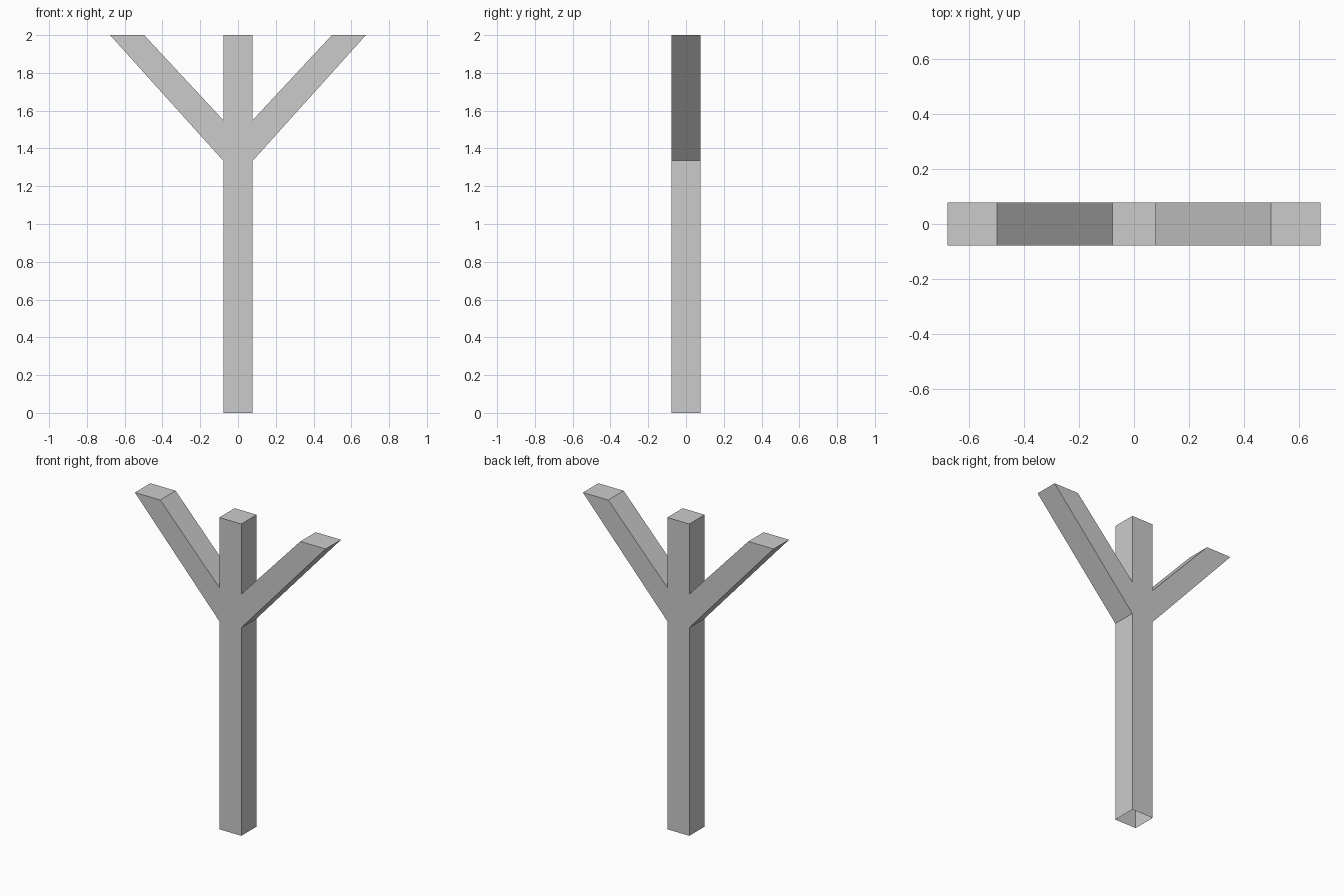
import bpy, bmesh

if "Cube" in bpy.data.objects:
    bpy.data.objects.remove(bpy.data.objects["Cube"])

HALF = 0.078  # half thickness of the post and branches

# Right half of the front outline, from the foot up to the post top
right = [(HALF, 0), (HALF, 1.335), (0.677, 2), (0.497, 2), (HALF, 1.55), (HALF, 2)]
outline = right + [(-x, z) for x, z in reversed(right)]

# Forked post: outline extruded along y
bm = bmesh.new()
front = bm.faces.new([bm.verts.new((x, -HALF, z)) for x, z in outline])
ext = bmesh.ops.extrude_face_region(bm, geom=[front], use_keep_orig=True)
back = [v for v in ext["geom"] if isinstance(v, bmesh.types.BMVert)]
bmesh.ops.translate(bm, verts=back, vec=(0, 2 * HALF, 0))
bmesh.ops.recalc_face_normals(bm, faces=bm.faces[:])

# The foot is open underneath
foot = [f for f in bm.faces if all(v.co.z < 0.001 for v in f.verts)]
bmesh.ops.delete(bm, geom=foot, context="FACES_ONLY")

mesh = bpy.data.meshes.new("forked_post")
bm.to_mesh(mesh)
bm.free()
bpy.context.collection.objects.link(bpy.data.objects.new("forked_post", mesh))
